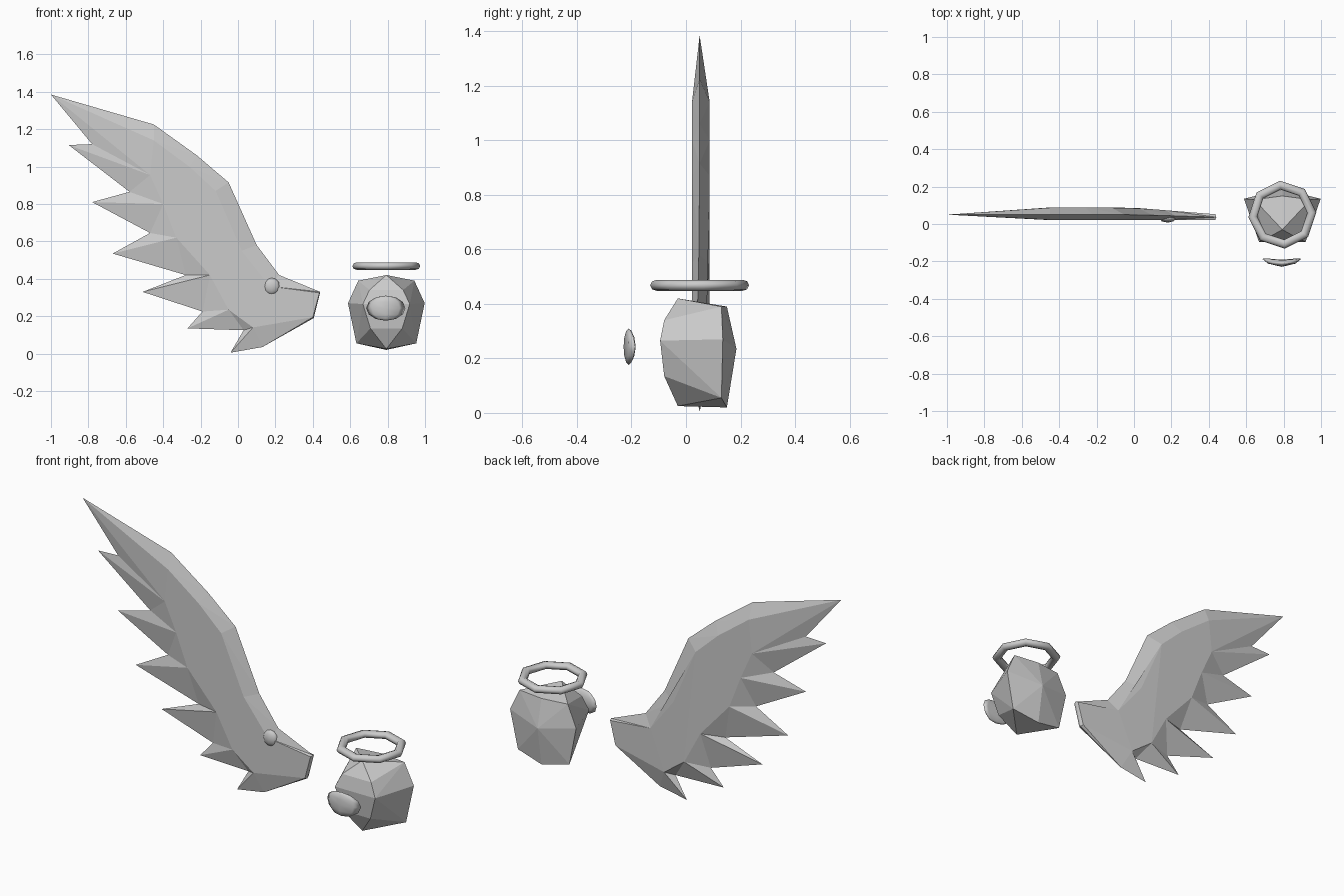
import bpy, bmesh, math

if "Cube" in bpy.data.objects:
    bpy.data.objects.remove(bpy.data.objects["Cube"])


def make_object(name, bm):
    bmesh.ops.recalc_face_normals(bm, faces=bm.faces)
    mesh = bpy.data.meshes.new(name)
    bm.to_mesh(mesh)
    bm.free()
    ob = bpy.data.objects.new(name, mesh)
    bpy.context.collection.objects.link(ob)
    return ob


# Wing: thin outer rim (x, z, index of the raised point it joins)
rim = [(0.44, 0.33, 0), (0.22, 0.42, 1), (0.10, 0.58, 2), (-0.05, 0.915, 3),
       (-0.22, 1.06, 4), (-0.45, 1.225, 5), (-1.0, 1.385, 5), (-0.78, 1.12, 6),
       (-0.905, 1.115, 6), (-0.58, 0.865, 6), (-0.78, 0.81, 7), (-0.47, 0.645, 7),
       (-0.67, 0.535, 8), (-0.28, 0.42, 8), (-0.51, 0.33, 9), (-0.19, 0.225, 9),
       (-0.27, 0.135, 10), (0.03, 0.125, 10), (-0.04, 0.005, 11), (0.13, 0.035, 11),
       (0.405, 0.19, 12)]
# Raised points: shoulder line, then feather roots
raised = [(0.435, 0.325), (0.17, 0.36), (0.02, 0.55), (-0.12, 0.87), (-0.26, 1.0),
          (-0.45, 1.14), (-0.47, 0.955), (-0.40, 0.80), (-0.33, 0.62),
          (-0.15, 0.42), (-0.05, 0.235), (0.08, 0.14), (0.40, 0.195)]

bm = bmesh.new()
outer = [bm.verts.new((x, 0.05 - 0.03 * max(0, x), z)) for x, z, i in rim]
for front in (True, False):
    inner = [bm.verts.new((x, 0.022 if front else 0.087 - 0.08 * max(0, x), z))
             for x, z in raised]
    for k in range(len(rim)):
        n = (k + 1) % len(rim)
        i, j = rim[k][2], rim[n][2]
        bm.faces.new((outer[k], outer[n], inner[j]))
        if i != j:
            bm.faces.new((outer[k], inner[j], inner[i]))
    panel = bm.faces.new(inner)
    bmesh.ops.triangulate(bm, faces=[panel])
make_object("wing", bm)

# Small round stud on the wing shoulder
bpy.ops.mesh.primitive_uv_sphere_add(segments=8, ring_count=6, radius=0.045,
                                     location=(0.18, 0.032, 0.36))
stud = bpy.context.object
stud.name = "wing_stud"
stud.scale = (1, 0.55, 1)
bpy.ops.object.shade_smooth()

# Faceted body: convex hull of mirrored points
half = [(0, -0.03, 0.42), (0.15, 0.13, 0.39), (0, 0.15, 0.39),
        (0.09, -0.08, 0.34), (0.125, -0.095, 0.265), (0.085, -0.08, 0.135),
        (0.205, 0.135, 0.27), (0, 0.185, 0.235), (0.16, 0.13, 0.055),
        (0, -0.03, 0.025), (0, 0.15, 0.02)]
bm = bmesh.new()
for x, y, z in half:
    for s in ((1, -1) if x else (1,)):
        bm.verts.new((0.793 + s * x, y, z))
bmesh.ops.convex_hull(bm, input=bm.verts)
bmesh.ops.dissolve_limit(bm, angle_limit=math.radians(2), verts=bm.verts, edges=bm.edges)
make_object("body", bm)

# Floating curved visor in front of the body
bm = bmesh.new()
bmesh.ops.create_uvsphere(bm, u_segments=8, v_segments=6, radius=1)
for v in bm.verts:
    x, y, z = v.co
    v.co = (0.79 + 0.105 * x, -0.21 + 0.019 * y + 0.024 * x * x, 0.243 + 0.067 * z)
visor = make_object("visor", bm)
for p in visor.data.polygons:
    p.use_smooth = True

# Eight-sided ring hovering above
bpy.ops.mesh.primitive_torus_add(major_segments=8, minor_segments=8,
                                 major_radius=0.158, minor_radius=0.024,
                                 location=(0.793, 0.05, 0.468),
                                 rotation=(0, 0, math.radians(4)))
ring = bpy.context.object
ring.name = "halo"
ring.scale = (1, 1, 0.85)
bpy.ops.object.shade_smooth()
